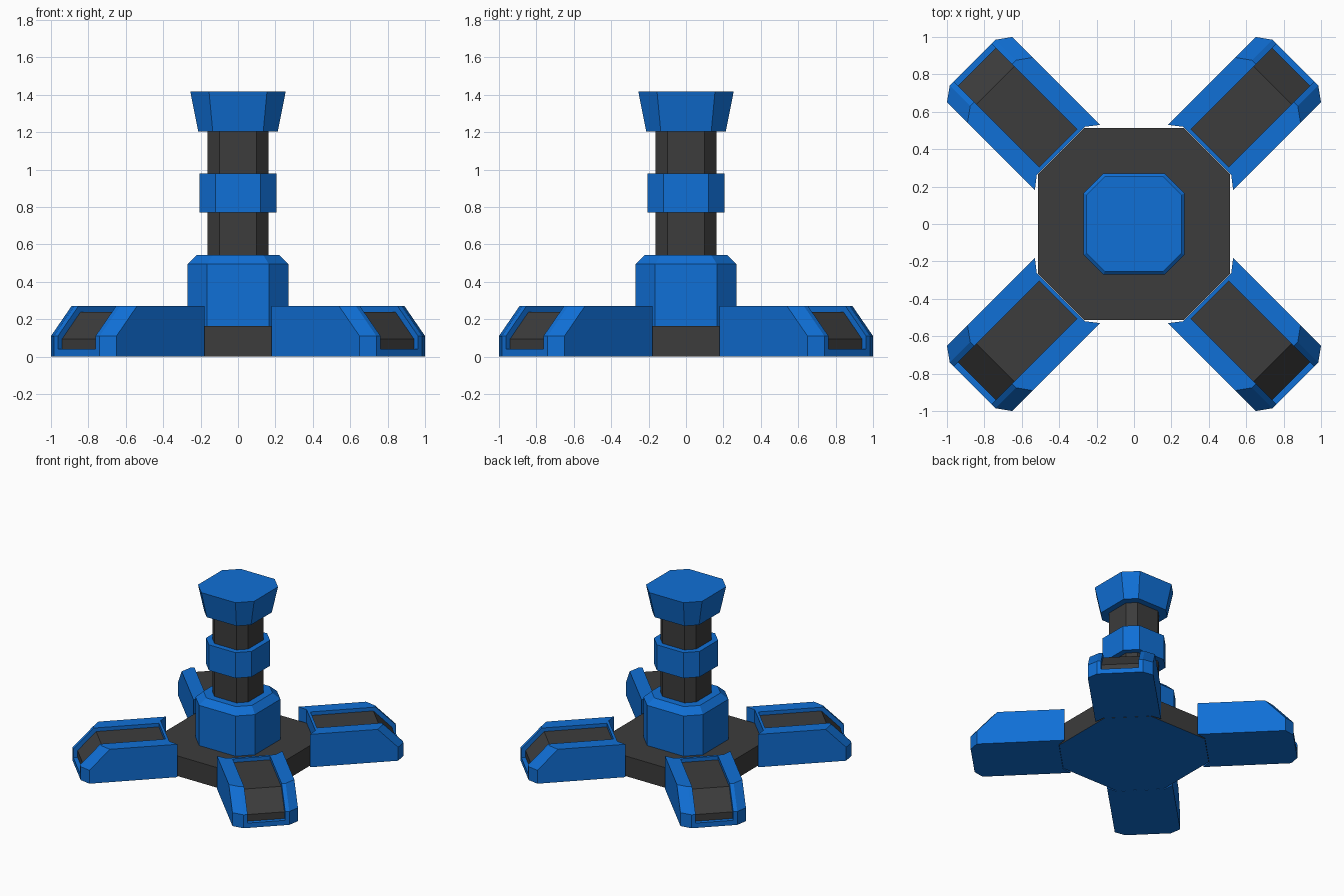
import bpy, bmesh
from math import pi
from mathutils import Matrix

if "Cube" in bpy.data.objects:
    bpy.data.objects.remove(bpy.data.objects["Cube"])


def material(name, rgb):
    m = bpy.data.materials.new(name)
    m.diffuse_color = (*rgb, 1)
    m.use_nodes = True
    m.node_tree.nodes["Principled BSDF"].inputs["Base Color"].default_value = m.diffuse_color
    return m


BLUE = material("blue", (0.005, 0.16, 0.67))
DARK = material("dark_grey", (0.045, 0.045, 0.045))


def make(name, rings, mats):
    """Skin a stack of equal-length point rings and cap both ends."""
    bm = bmesh.new()
    loops = [[bm.verts.new(p) for p in r] for r in rings]
    n = len(loops[0])
    for a, b in zip(loops, loops[1:]):
        for i in range(n):
            j = (i + 1) % n
            bm.faces.new((a[i], a[j], b[j], b[i]))
    bm.faces.new(loops[0][::-1])
    bm.faces.new(loops[-1])
    bmesh.ops.recalc_face_normals(bm, faces=bm.faces)
    me = bpy.data.meshes.new(name)
    bm.to_mesh(me)
    bm.free()
    for m in mats:
        me.materials.append(m)
    ob = bpy.data.objects.new(name, me)
    bpy.context.collection.objects.link(ob)
    return ob


def octagon(r, f, z):
    """Square of half-width r with corners cut back to half-flat f."""
    return [(r, -f, z), (r, f, z), (f, r, z), (-f, r, z),
            (-r, f, z), (-r, -f, z), (-f, -r, z), (f, -r, z)]


def stack(name, mats, *levels):
    return make(name, [octagon(*lv) for lv in levels], mats)


def prism(name, profile, half_width, mats):
    """Extrude an x-z profile symmetrically along y."""
    return make(name, [[(x, y, z) for x, z in profile]
                       for y in (-half_width, half_width)], mats)


# Central base with a blue underside
base = stack("base_plate", [DARK, BLUE], (0.513, 0.265, 0), (0.513, 0.265, 0.165))
for p in base.data.polygons:
    if p.normal.z < -0.9:
        p.material_index = 1

# Hub, column, collar and flared cap
stack("hub", [BLUE], (0.27, 0.165, 0.165), (0.27, 0.165, 0.495), (0.22, 0.134, 0.545))
stack("column", [DARK], (0.163, 0.1, 0.545), (0.163, 0.1, 1.205))
stack("collar", [BLUE], (0.207, 0.12, 0.77), (0.207, 0.12, 0.98))
stack("cap", [BLUE], (0.213, 0.135, 1.205), (0.255, 0.155, 1.418))


def leg_ring(shift, z):
    half = [(0.552, 0.184), (0.502, 0.2475), (1.167 - shift, 0.2475), (1.22 - shift, 0.173)]
    return [(x, -y, z) for x, y in half] + [(x, y, z) for x, y in reversed(half)]


# Leg shell with an open trough, and the dark panel sunk in it
leg = make("leg_shell", [leg_ring(0, 0), leg_ring(0, 0.11), leg_ring(0.155, 0.27)], [BLUE])
cutter = prism("trough_cutter", [(0.573, 0.04), (1.4, 0.04), (1.4, 0.5), (0.573, 0.5)], 0.142, [BLUE])
mod = leg.modifiers.new("trough", 'BOOLEAN')
mod.object = cutter
mod.solver = 'EXACT'
bpy.context.view_layer.update()
shell = bpy.data.meshes.new_from_object(leg.evaluated_get(bpy.context.evaluated_depsgraph_get()))
leg.modifiers.clear()
leg.data = shell
bpy.data.objects.remove(cutter)
panel = prism("leg_panel", [(0.573, 0.04), (1.188, 0.04), (1.188, 0.095), (1.048, 0.24), (0.573, 0.24)],
              0.142, [DARK])

# Four legs on the diagonals
for i in range(4):
    for src in (leg, panel):
        ob = src if i == 0 else src.copy()
        if i:
            bpy.context.collection.objects.link(ob)
        ob.matrix_world = Matrix.Rotation(pi / 4 + i * pi / 2, 4, 'Z')
